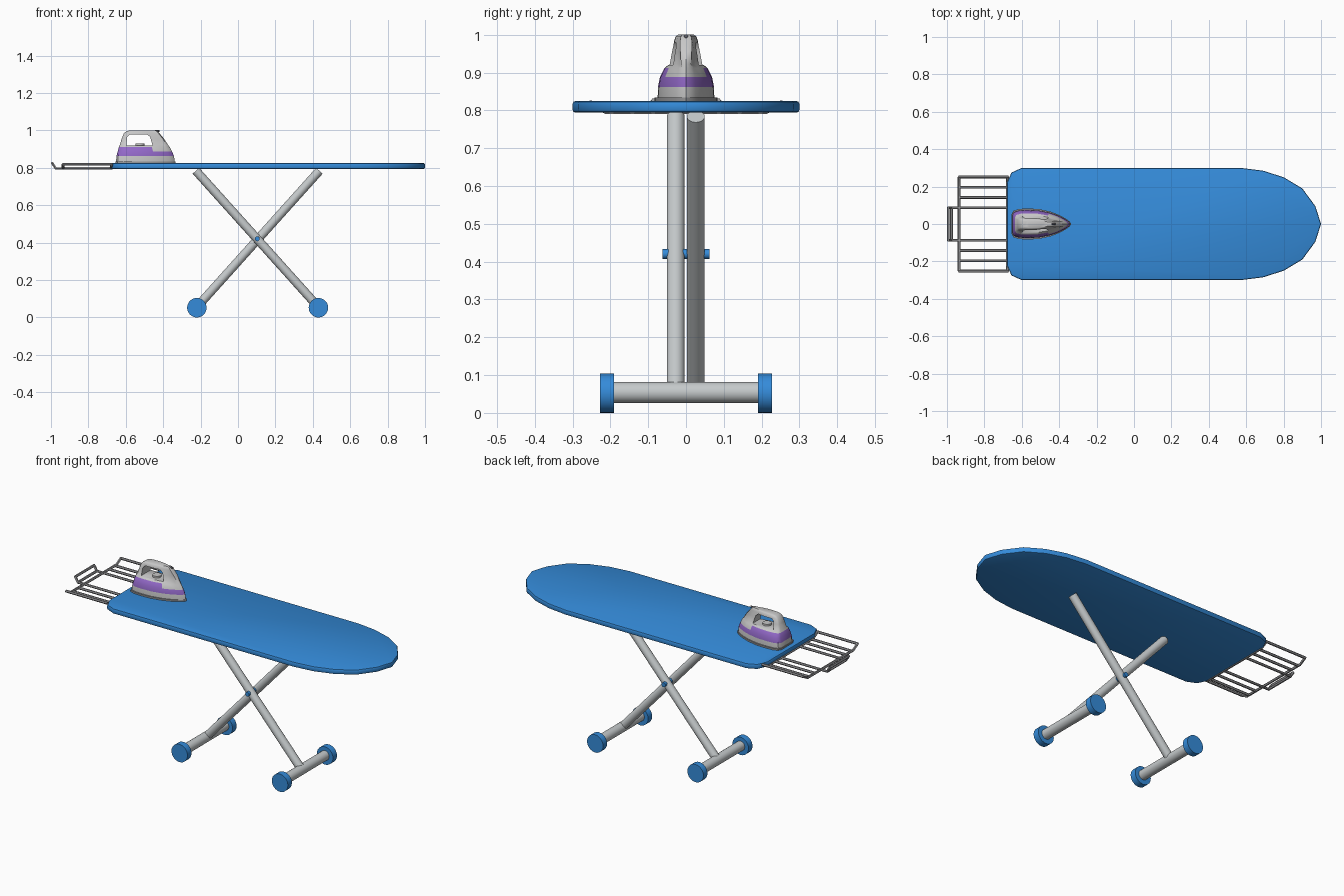
import bpy, bmesh, math
from mathutils import Vector

if "Cube" in bpy.data.objects:
    bpy.data.objects.remove(bpy.data.objects["Cube"])


def mat(name, rgb):
    m = bpy.data.materials.new(name)
    m.diffuse_color = (*rgb, 1)
    m.use_nodes = True
    m.node_tree.nodes["Principled BSDF"].inputs["Base Color"].default_value = m.diffuse_color
    return m


BLUE = mat("blue", (0.035, 0.26, 0.70))
METAL = mat("light_metal", (0.56, 0.59, 0.60))
WIRE = mat("rack_grey", (0.33, 0.33, 0.34))
SHELL = mat("iron_grey", (0.58, 0.58, 0.58))
PURPLE = mat("purple", (0.29, 0.14, 0.58))
DARK = mat("dark_grey", (0.12, 0.12, 0.14))


def make(name, bm, *mats):
    bmesh.ops.recalc_face_normals(bm, faces=bm.faces)
    me = bpy.data.meshes.new(name)
    bm.to_mesh(me)
    bm.free()
    ob = bpy.data.objects.new(name, me)
    bpy.context.collection.objects.link(ob)
    for m in mats:
        me.materials.append(m)
    return ob


def select(ob):
    bpy.ops.object.select_all(action='DESELECT')
    ob.select_set(True)
    bpy.context.view_layer.objects.active = ob


def smooth(ob, deg=35):
    select(ob)
    bpy.ops.object.shade_smooth_by_angle(angle=math.radians(deg))


def rod(name, a, b, r, m, n=24):
    a, b = Vector(a), Vector(b)
    bm = bmesh.new()
    bmesh.ops.create_cone(bm, cap_ends=True, segments=n, radius1=r, radius2=r, depth=(b - a).length)
    bm.transform((b - a).to_track_quat('Z', 'Y').to_matrix().to_4x4())
    bmesh.ops.translate(bm, verts=bm.verts, vec=(a + b) / 2)
    ob = make(name, bm, m)
    smooth(ob)
    return ob


def loft(bm, rings):
    """Skin closed rings of equal length and cap both ends."""
    vs = [[bm.verts.new(p) for p in ring] for ring in rings]
    n = len(vs[0])
    for lo, hi in zip(vs, vs[1:]):
        for i in range(n):
            bm.faces.new((lo[i], lo[(i + 1) % n], hi[(i + 1) % n], hi[i]))
    bm.faces.new(vs[0])
    bm.faces.new(vs[-1])


# Board: blunt left end, rounded right end
half = [(-0.68, 0.22), (-0.655, 0.275), (-0.60, 0.30), (0.57, 0.30), (0.69, 0.285),
        (0.80, 0.25), (0.90, 0.19), (0.97, 0.095)]
outline = half + [(1.0, 0)] + [(x, -y) for x, y in reversed(half)]
bm = bmesh.new()
loft(bm, [[(x, y, z) for x, y in outline] for z in (0.794, 0.825)])
board = make("board", bm, BLUE)
select(board)
bv = board.modifiers.new("soft_edge", 'BEVEL')
bv.width, bv.segments, bv.angle_limit = 0.008, 2, math.radians(50)
bpy.ops.object.modifier_apply(modifier=bv.name)
smooth(board, 40)

# Crossed legs, foot bars, wheels
for tag, y, x0, x1 in (("front", -0.027, 0.43, -0.225), ("back", 0.026, -0.22, 0.435)):
    rod(tag + "_leg", (x0, y, 0.055), (x1, y, 0.784), 0.0235, METAL)
    rod(tag + "_foot_bar", (x0, -0.2, 0.054), (x0, 0.2, 0.054), 0.028, METAL)
    for s in (-1, 1):
        rod(f"{tag}_wheel_{'left' if s < 0 else 'right'}", (x0, s * 0.19, 0.052),
            (x0, s * 0.227, 0.052), 0.052, BLUE, 32)
rod("pivot_pin", (0.103, -0.062, 0.42), (0.103, 0.062, 0.42), 0.013, BLUE, 16)

# Wire rack: rods along x, two dipped cross wires, raised end stop
LO, HI = 0.797, 0.819
paths = []
for s in (-1, 1):
    paths.append([(-0.67, s * 0.252, HI), (-0.938, s * 0.252, HI)])
    for y in (0.197, 0.142):
        paths.append([(-0.67, s * y, LO), (-0.938, s * y, LO)])
    paths.append([(-0.67, s * 0.087, LO), (-0.975, s * 0.087, LO), (-0.993, s * 0.087, 0.825)])
for x in (-0.935, -0.676):
    paths.append([(x, -0.252, HI), (x, -0.212, LO), (x, 0.212, LO), (x, 0.252, HI)])
for x, z in ((-0.975, LO), (-0.993, 0.825)):
    paths.append([(x, -0.09, z), (x, 0.09, z)])
cu = bpy.data.curves.new("iron_rack", 'CURVE')
cu.dimensions = '3D'
cu.bevel_depth, cu.bevel_resolution, cu.use_fill_caps = 0.0075, 1, True
for p in paths:
    sp = cu.splines.new('POLY')
    sp.points.add(len(p) - 1)
    for pt, co in zip(sp.points, p):
        pt.co = (*co, 1)
rack = bpy.data.objects.new("iron_rack", cu)
bpy.context.collection.objects.link(rack)
cu.materials.append(WIRE)
select(rack)
bpy.ops.object.convert(target='MESH')
smooth(bpy.context.object, 50)

# Iron: pointed plan shape lofted upward
PLAN = [(0, 0.62), (0.03, 0.85), (0.12, 0.97), (0.25, 1), (0.45, 0.97), (0.65, 0.8),
        (0.8, 0.58), (0.91, 0.34), (0.97, 0.17)]


def plan_ring(z, xa, xb, w, blunt=0.0):
    side = [(xa + t * (xb - xa), w * max(k, blunt)) for t, k in PLAN]
    return [(x, y, z) for x, y in side] + [(xb, 0, z)] + [(x, -y, z) for x, y in reversed(side)]


bm = bmesh.new()
loft(bm, [plan_ring(0.824, -0.655, -0.335, 0.083), plan_ring(0.834, -0.655, -0.335, 0.083)])
smooth(make("iron_soleplate", bm, WIRE))

bm = bmesh.new()
loft(bm, [plan_ring(*r) for r in (
    (0.832, -0.652, -0.338, 0.075), (0.862, -0.650, -0.342, 0.074), (0.888, -0.643, -0.353, 0.069),
    (0.912, -0.637, -0.366, 0.057), (0.922, -0.632, -0.374, 0.044, 0.3), (0.955, -0.622, -0.395, 0.038, 0.4),
    (0.985, -0.610, -0.420, 0.031, 0.5), (0.996, -0.595, -0.430, 0.027, 0.5),
    (1.0, -0.575, -0.440, 0.021, 0.5))])
for f in bm.faces:
    c = f.calc_center_median()
    if 0.863 < c.z < 0.887 or (0.888 < c.z < 0.911 and c.x < -0.45):
        f.material_index = 1
body = make("iron_body", bm, SHELL, PURPLE)

# Handle opening
hole = [(-0.597, 0.92), (-0.592, 0.965), (-0.578, 0.979), (-0.487, 0.979), (-0.470, 0.965), (-0.457, 0.92)]
bm = bmesh.new()
loft(bm, [[(x, y, z) for x, z in hole] for y in (-0.15, 0.15)])
cutter = make("handle_cutter", bm)
cutter.hide_render = True
select(body)
bo = body.modifiers.new("handle_hole", 'BOOLEAN')
bo.operation, bo.solver, bo.object = 'DIFFERENCE', 'EXACT', cutter
bpy.ops.object.modifier_apply(modifier=bo.name)
bpy.data.objects.remove(cutter)
smooth(body, 40)

# Temperature dial and spray nozzle
rod("iron_dial", (-0.525, 0, 0.915), (-0.525, 0, 0.930), 0.024, SHELL)
rod("spray_nozzle", (-0.42, 0, 0.996), (-0.445, 0, 0.996), 0.005, DARK, 12)
